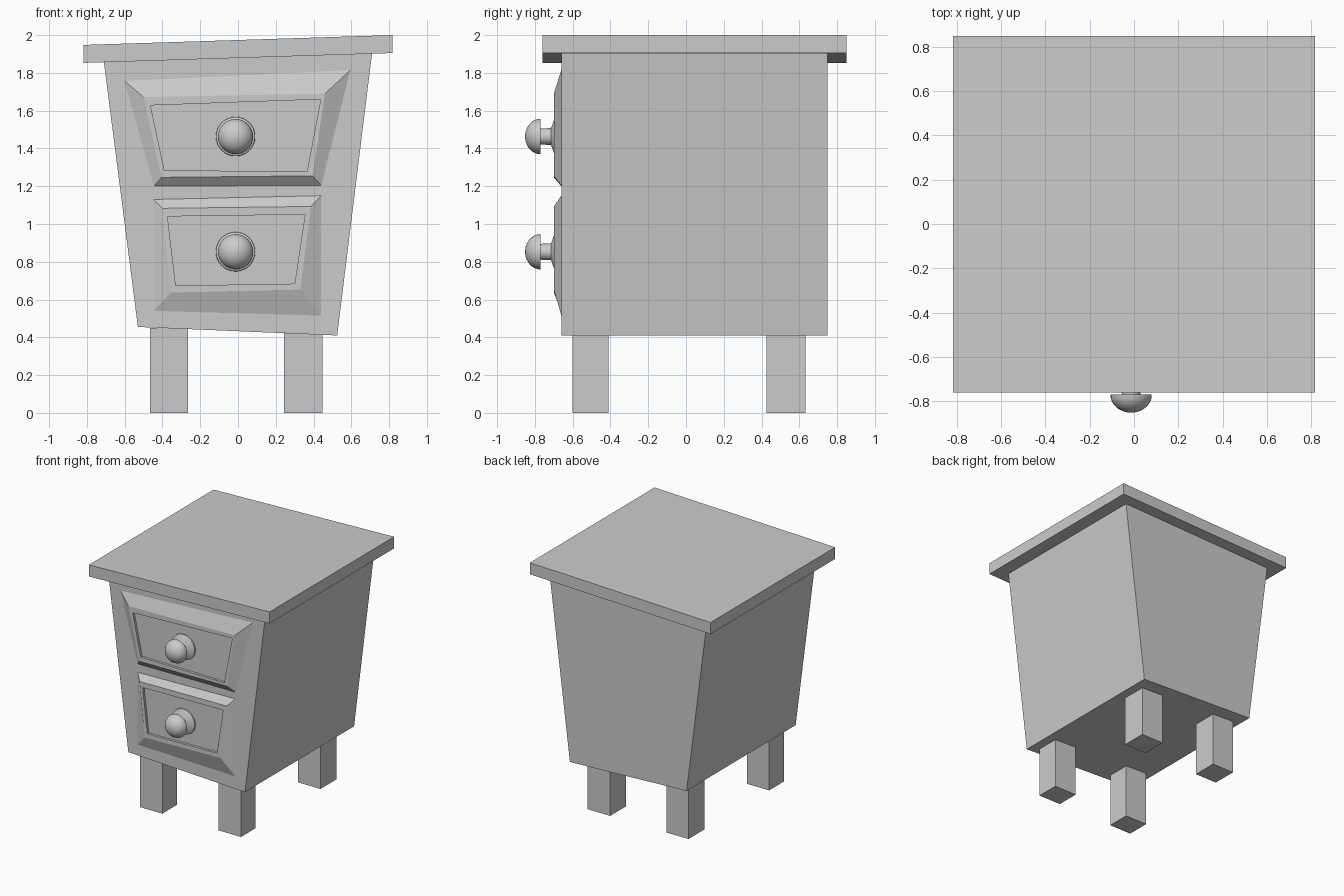
import bpy, bmesh, math

if "Cube" in bpy.data.objects:
    bpy.data.objects.remove(bpy.data.objects["Cube"])


def make_object(name, bm):
    bmesh.ops.recalc_face_normals(bm, faces=bm.faces)
    mesh = bpy.data.meshes.new(name)
    bm.to_mesh(mesh)
    bm.free()
    obj = bpy.data.objects.new(name, mesh)
    bpy.context.collection.objects.link(obj)
    return obj


def loft(name, rings, cap_start=True):
    """Join successive rings of points with quads and cap the ends."""
    bm = bmesh.new()
    loops = [[bm.verts.new(p) for p in ring] for ring in rings]
    for a, b in zip(loops, loops[1:]):
        for i in range(len(a)):
            j = (i + 1) % len(a)
            bm.faces.new((a[i], a[j], b[j], b[i]))
    if cap_start:
        bm.faces.new(loops[0])
    bm.faces.new(loops[-1])
    return make_object(name, bm)


def at_depth(profile, y):
    return [(x, y, z) for x, z in profile]


def prism(name, profile, y0, y1):
    return loft(name, [at_depth(profile, y0), at_depth(profile, y1)])


# Crooked tapered body and tilted top slab
prism("cabinet_body", [(-0.53, 0.455), (0.525, 0.41), (0.71, 1.906), (-0.71, 1.857)], -0.66, 0.75)
prism("table_top", [(-0.817, 1.853), (0.817, 1.905), (0.817, 2.0), (-0.817, 1.948)], -0.76, 0.85)

# Four square legs
for side, x0, x1 in (("left", -0.465, -0.265), ("right", 0.243, 0.447)):
    for end, y0, y1 in (("front", -0.60, -0.41), ("back", 0.427, 0.632)):
        prism(f"{end}_{side}_leg", [(x0, 0), (x1, 0), (x1, 0.45 if x0 < 0 else 0.43),
                                    (x0, 0.45 if x0 < 0 else 0.43)], y0, y1)


# Drawer fronts: sloped border, raised rim, recessed panel
def drawer(name, outer, rim, panel):
    loft(name, [at_depth(outer, -0.655), at_depth(outer, -0.66), at_depth(rim, -0.70),
                at_depth(panel, -0.70), at_depth(panel, -0.68)])


drawer("upper_drawer",
       [(-0.60, 1.757), (-0.445, 1.20), (0.44, 1.205), (0.595, 1.815)],
       [(-0.50, 1.672), (-0.405, 1.247), (0.395, 1.255), (0.46, 1.69)],
       [(-0.463, 1.628), (-0.39, 1.285), (0.365, 1.277), (0.438, 1.66)])
drawer("lower_drawer",
       [(-0.445, 1.13), (-0.445, 0.54), (0.44, 0.515), (0.44, 1.15)],
       [(-0.40, 1.083), (-0.355, 0.637), (0.33, 0.653), (0.387, 1.093)],
       [(-0.373, 1.04), (-0.33, 0.674), (0.30, 0.684), (0.355, 1.05)])


# Turned knobs: flange, neck and domed head
def knob(name, x, z, sides=32):
    profile = [(0.105, -0.675), (0.103, -0.69), (0.085, -0.70), (0.045, -0.714),
               (0.042, -0.77), (0.093, -0.77)]
    for i in range(1, 9):
        a = math.radians(i * 10.5)
        profile.append((0.094 * math.cos(a), -0.77 - 0.082 * math.sin(a)))
    rings = [[(x + r * math.cos(t), y, z + r * math.sin(t))
              for t in (2 * math.pi * k / sides for k in range(sides))] for r, y in profile]
    obj = loft(name, rings)
    bpy.ops.object.select_all(action='DESELECT')
    obj.select_set(True)
    bpy.context.view_layer.objects.active = obj
    bpy.ops.object.shade_smooth_by_angle(angle=math.radians(40))


knob("upper_knob", -0.013, 1.463)
knob("lower_knob", -0.013, 0.853)
